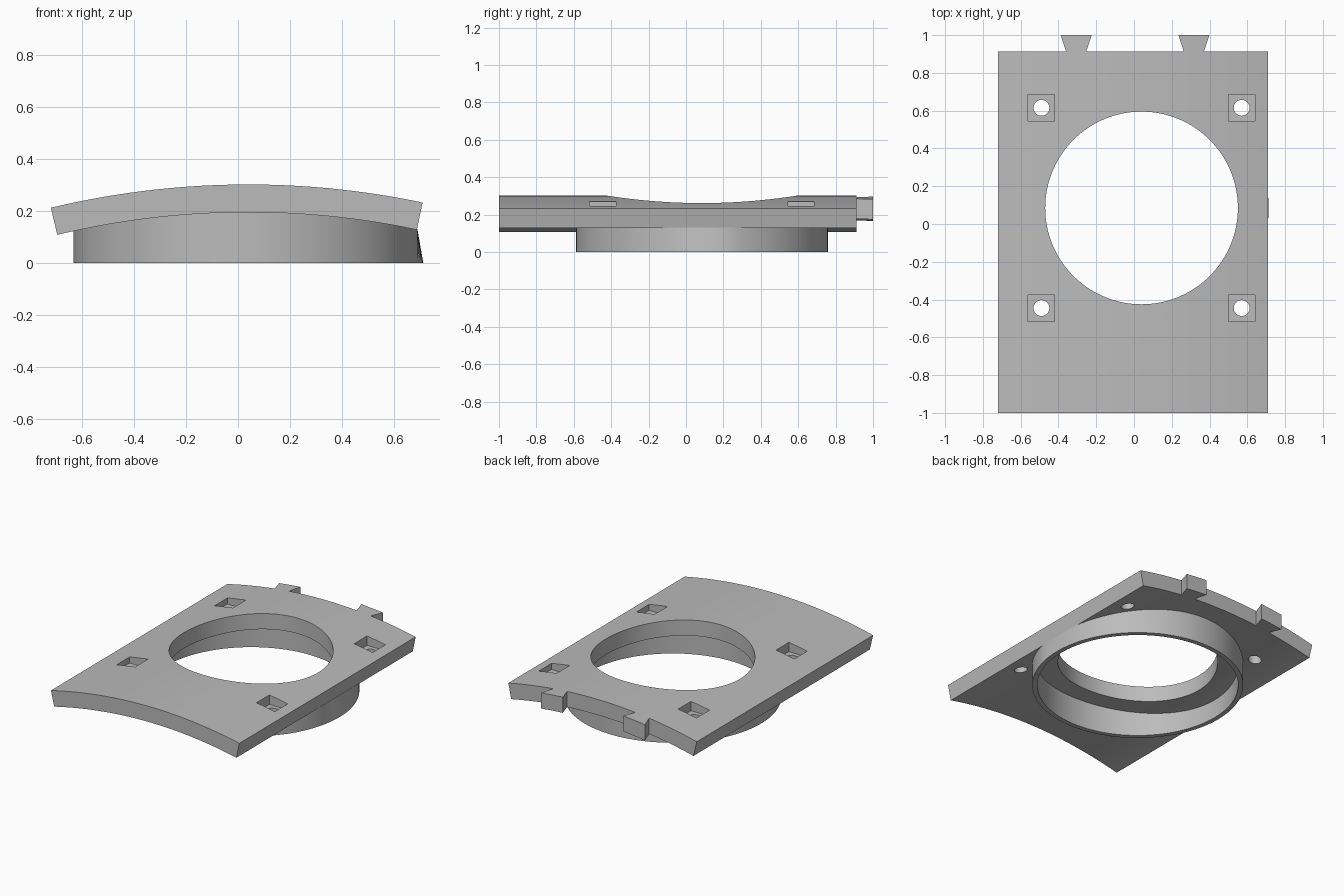
import bpy, bmesh
from math import sin, cos, pi, asin, sqrt, radians

if "Cube" in bpy.data.objects:
    bpy.data.objects.remove(bpy.data.objects["Cube"])

# Shared dimensions
CX, CY = 0.04, 0.085            # centre of the opening
R_TOP, R_BOT = 3.27, 3.163      # concentric arcs of the curved plate
ARC_Z = 0.302 - R_TOP
X_LEFT, X_RIGHT = -0.72, 0.71
Y_FRONT, Y_BACK = -1.0, 0.912

grey = bpy.data.materials.new("plain_grey")
grey.use_nodes = True
colour = (0.5, 0.5, 0.5, 1)
grey.diffuse_color = colour
grey.node_tree.nodes["Principled BSDF"].inputs["Base Color"].default_value = colour


def arc_z(x, r):
    return ARC_Z + sqrt(r * r - (x - CX) ** 2)


def make(name, bm):
    bmesh.ops.recalc_face_normals(bm, faces=bm.faces)
    mesh = bpy.data.meshes.new(name)
    bm.to_mesh(mesh)
    bm.free()
    mesh.materials.append(grey)
    ob = bpy.data.objects.new(name, mesh)
    bpy.context.collection.objects.link(ob)
    return ob


def loft(name, loops, closed=False):
    """Skin equal-length loops; cap both ends unless the loft closes on itself."""
    bm = bmesh.new()
    rows = [[bm.verts.new(p) for p in loop] for loop in loops]
    pairs = list(zip(rows, rows[1:]))
    if closed:
        pairs.append((rows[-1], rows[0]))
    else:
        bm.faces.new(rows[0])
        bm.faces.new(rows[-1])
    for a, b in pairs:
        n = len(a)
        for i in range(n):
            j = (i + 1) % n
            bm.faces.new((a[i], a[j], b[j], b[i]))
    return make(name, bm)


def cylinder(name, x, y, r, z0, z1, sides):
    ring = [(x + r * cos(2 * pi * i / sides), y + r * sin(2 * pi * i / sides))
            for i in range(sides)]
    return loft(name, [[(px, py, z) for px, py in ring] for z in (z0, z1)])


def box(name, x, y, half, z0, z1):
    corners = [(-1, -1), (1, -1), (1, 1), (-1, 1)]
    return loft(name, [[(x + a * half, y + b * half, z) for a, b in corners]
                       for z in (z0, z1)])


def smooth(ob):
    bpy.ops.object.select_all(action='DESELECT')
    ob.select_set(True)
    bpy.context.view_layer.objects.active = ob
    bpy.ops.object.shade_smooth_by_angle(angle=radians(30))


# Curved plate with radial side edges
COLS = 48
a0, a1 = asin((X_LEFT - CX) / R_TOP), asin((X_RIGHT - CX) / R_TOP)
angles = [a0 + (a1 - a0) * i / COLS for i in range(COLS + 1)]
profile = [(CX + r * sin(a), ARC_Z + r * cos(a))
           for r, run in ((R_TOP, angles), (R_BOT, angles[::-1])) for a in run]
plate = loft("curved_plate", [[(x, y, z) for x, z in profile]
                              for y in (Y_FRONT, Y_BACK)])

# Round opening, four square pockets and their screw holes
cutters = [cylinder("opening_cutter", CX, CY, 0.51, -0.1, 0.5, 128)]
for sx in (-1, 1):
    for sy in (-1, 1):
        px, py = CX + sx * 0.53, CY + sy * 0.53
        cutters.append(box("pocket_cutter", px, py, 0.07, 0.205, 0.5))
        cutters.append(cylinder("screw_cutter", px, py, 0.042, -0.1, 0.4, 32))
for cutter in cutters:
    cutter.hide_render = True
    mod = plate.modifiers.new("cut", 'BOOLEAN')
    mod.operation = 'DIFFERENCE'
    mod.solver = 'EXACT'
    mod.object = cutter
bpy.context.view_layer.update()
cut_mesh = bpy.data.meshes.new_from_object(
    plate.evaluated_get(bpy.context.evaluated_depsgraph_get()))
plate.modifiers.clear()
plate.data = cut_mesh
for cutter in cutters:
    bpy.data.objects.remove(cutter)

# Thin collar below, its top trimmed to the plate's underside and right edge
SIDES = 128
sections = []
for i in range(SIDES):
    c, s = cos(2 * pi * i / SIDES), sin(2 * pi * i / SIDES)
    section = []
    for r, top in ((0.673, False), (0.673, True), (0.641, True), (0.641, False)):
        x, y = CX + r * c, CY + r * s
        if top:
            x = min(x, 0.69)
        section.append((x, y, arc_z(x, R_BOT) + 0.003 if top else 0))
    sections.append(section)
collar = loft("lower_collar", sections, closed=True)

# Dovetail tabs on the back edge, following the plate's curve
tabs = []
for name, x in (("left_tab", 0.317), ("right_tab", -0.306)):
    slices = []
    for i in range(9):
        t = i / 4 - 1
        ends = ((x + t * 0.053, Y_BACK), (x + t * 0.082, 1.0))
        low = [(px, py, arc_z(px, R_BOT)) for px, py in ends]
        high = [(px, py, arc_z(px, R_TOP)) for px, py in ends]
        slices.append(low + high[::-1])
    tabs.append(loft(name, slices))

for part in [plate, collar] + tabs:
    smooth(part)
